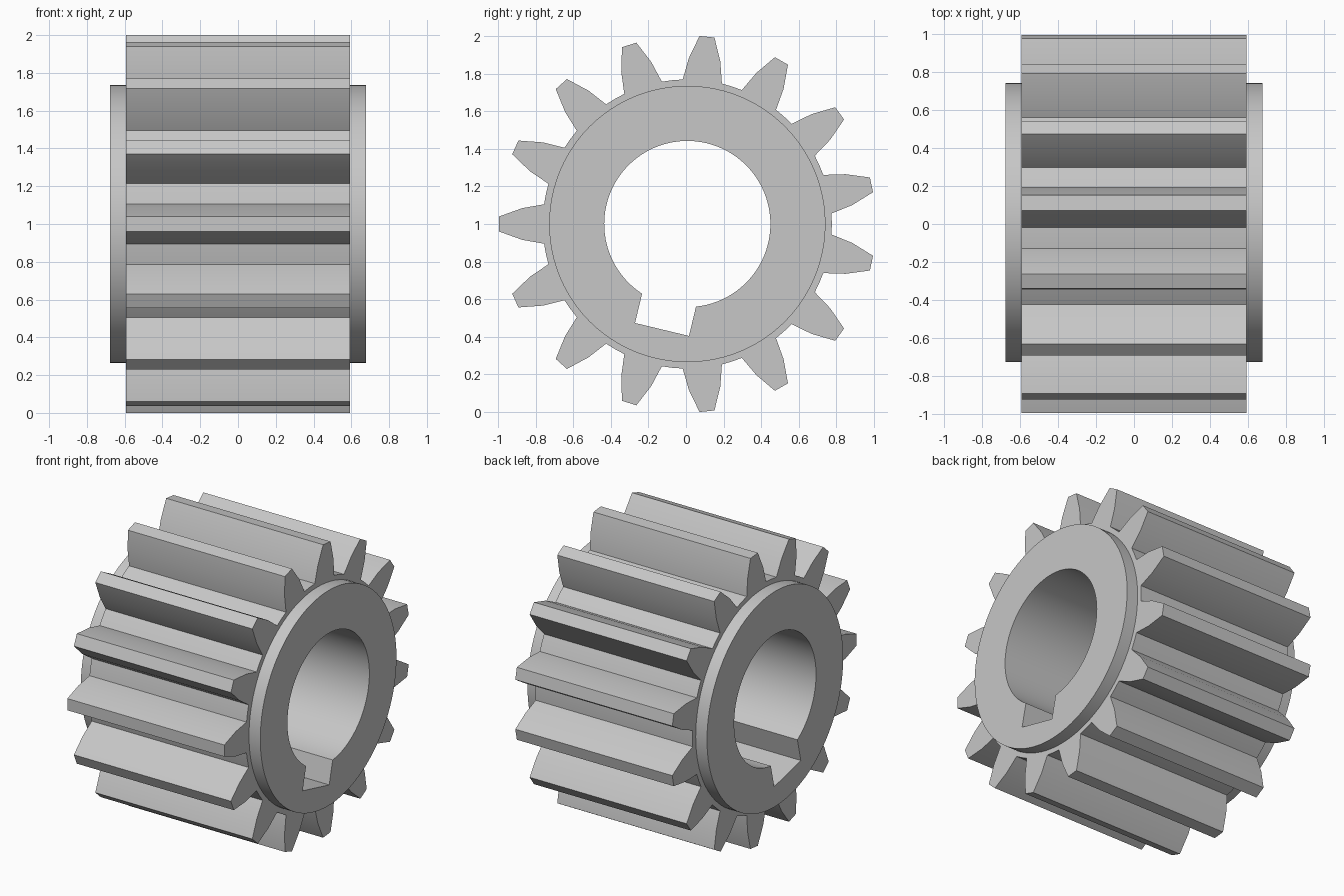
import bpy, bmesh
from math import sin, cos, asin, radians, tau

cube = bpy.data.objects.get("Cube")
if cube:
    bpy.data.objects.remove(cube, do_unlink=True)

TEETH = 15
CENTRE_Y, CENTRE_Z = 0.007, 1.0
TOOTH_END, HUB_END = 0.593, 0.678        # half lengths along the axle
HUB_R, BORE_R, ROOT_R = 0.735, 0.442, 0.769
KEY_HALF, KEY_DEPTH, KEY_ANGLE = 0.1475, 0.577, radians(256.5)
FLANK = [(0.762, 0.105), (0.879, 0.084), (1.0015, 0.04)]   # (radius, half width)


def turn(u, v, a):
    return u * cos(a) - v * sin(a), u * sin(a) + v * cos(a)


def arc(radius, start, end, steps):
    return [turn(radius, 0, start + (end - start) * i / steps) for i in range(steps + 1)]


# Profiles across the axle
def tooth_outline():
    pts = []
    for k in range(TEETH):
        a = tau / 2 + k * tau / TEETH
        pts += [turn(r, -w, a) for r, w in FLANK]
        pts += [turn(r, w, a) for r, w in reversed(FLANK)]
        pts.append(turn(ROOT_R, 0, a + tau / TEETH / 2))   # valley floor
    return pts


def bore_outline():
    half = asin(KEY_HALF / BORE_R)
    pts = arc(BORE_R, KEY_ANGLE + half, KEY_ANGLE + tau - half, 84)
    return pts + [turn(KEY_DEPTH, s * KEY_HALF, KEY_ANGLE) for s in (-1, 1)]


bm = bmesh.new()


def loop(pts, x):
    verts = [bm.verts.new((x, CENTRE_Y + y, CENTRE_Z + z)) for y, z in pts]
    edges = [bm.edges.new((v, verts[i - 1])) for i, v in enumerate(verts)]
    return verts, edges


def wall(a, b):
    for i in range(len(a[0])):
        bm.faces.new((a[0][i - 1], a[0][i], b[0][i], b[0][i - 1]))


def cap(outer, inner):
    bmesh.ops.triangle_fill(bm, use_beauty=True, edges=outer[1] + inner[1])


# Toothed body, raised hub at both ends and keyed bore
circle = arc(HUB_R, 0, tau, 96)[:-1]
ends = []
for side in (-1, 1):
    teeth = loop(tooth_outline(), side * TOOTH_END)
    hub_base = loop(circle, side * TOOTH_END)
    hub_rim = loop(circle, side * HUB_END)
    bore = loop(bore_outline(), side * HUB_END)
    cap(teeth, hub_base)
    wall(hub_base, hub_rim)
    cap(hub_rim, bore)
    ends.append((teeth, bore))
wall(ends[0][0], ends[1][0])
wall(ends[0][1], ends[1][1])
bmesh.ops.recalc_face_normals(bm, faces=bm.faces)

mesh = bpy.data.meshes.new("gear")
bm.to_mesh(mesh)
bm.free()
gear = bpy.data.objects.new("gear", mesh)
bpy.context.collection.objects.link(gear)

# Plain grey metal
grey = bpy.data.materials.new("grey")
grey.use_nodes = True
colour = (0.57, 0.57, 0.57, 1)
grey.diffuse_color = colour
grey.node_tree.nodes["Principled BSDF"].inputs["Base Color"].default_value = colour
mesh.materials.append(grey)

bpy.ops.object.select_all(action="DESELECT")
gear.select_set(True)
bpy.context.view_layer.objects.active = gear
bpy.ops.object.shade_smooth_by_angle(angle=radians(30))
